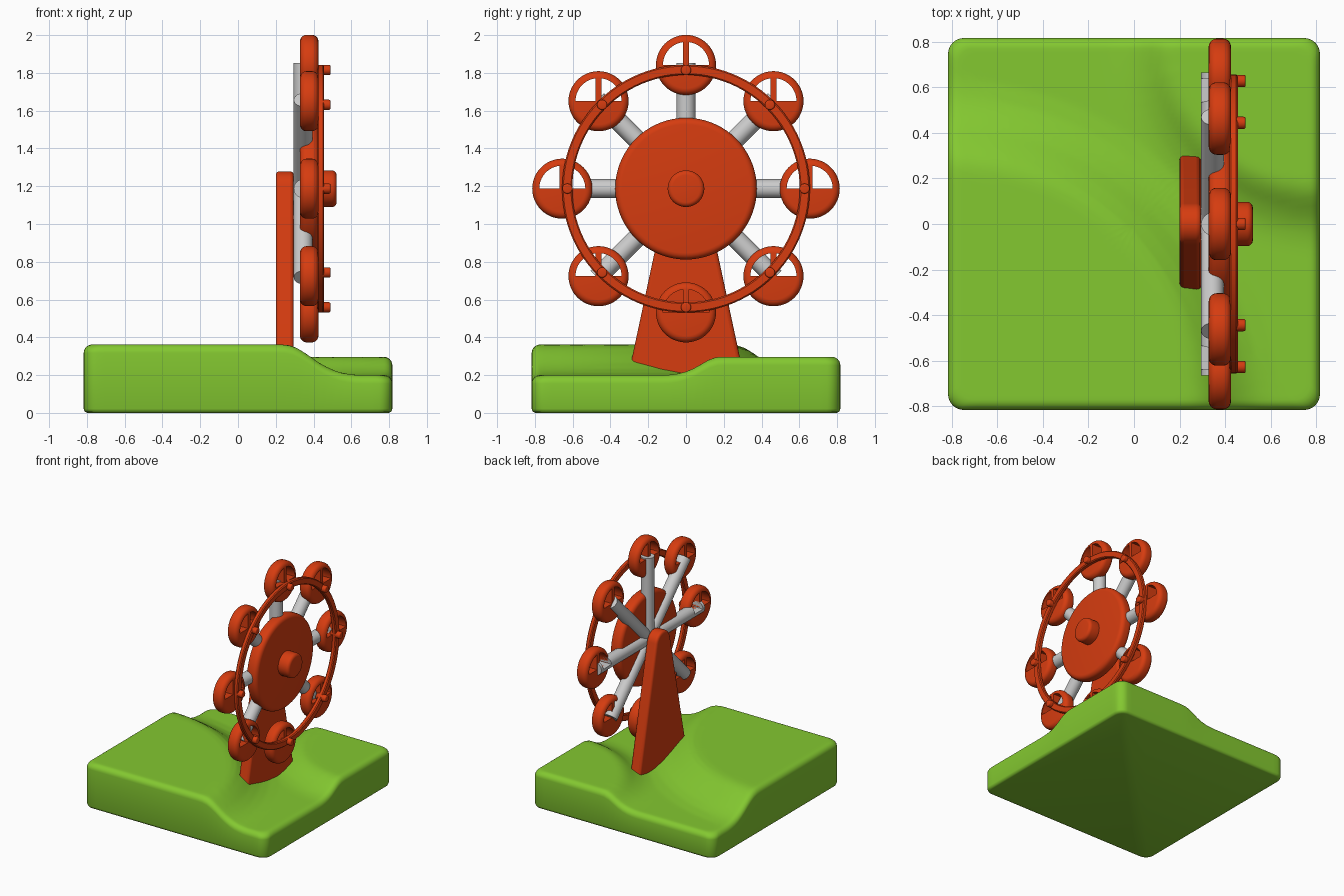
import bpy, bmesh
from math import sin, cos, pi, radians, hypot, sqrt

if "Cube" in bpy.data.objects:
    bpy.data.objects.remove(bpy.data.objects["Cube"])

HUB_Z, ORBIT = 1.187, 0.655


def material(name, rgb):
    m = bpy.data.materials.new(name)
    m.diffuse_color = (*rgb, 1)
    m.use_nodes = True
    m.node_tree.nodes["Principled BSDF"].inputs["Base Color"].default_value = m.diffuse_color
    return m


RED = material("red", (0.67, 0.045, 0.005))
GREEN = material("green", (0.23, 0.58, 0.03))


def finish(name, bm, mat=None, loc=(0, 0, 0), angle=35):
    bmesh.ops.remove_doubles(bm, verts=bm.verts, dist=1e-5)
    bmesh.ops.recalc_face_normals(bm, faces=bm.faces)
    me = bpy.data.meshes.new(name)
    bm.to_mesh(me)
    bm.free()
    ob = bpy.data.objects.new(name, me)
    bpy.context.collection.objects.link(ob)
    ob.location = loc
    if mat:
        me.materials.append(mat)
    smooth(ob, angle)
    return ob


def smooth(ob, angle=35):
    bpy.ops.object.select_all(action='DESELECT')
    ob.select_set(True)
    bpy.context.view_layer.objects.active = ob
    bpy.ops.object.shade_smooth_by_angle(angle=radians(angle))


def bridge(bm, loops):
    for a, b in zip(loops, loops[1:]):
        n = len(a)
        for i in range(n):
            bm.faces.new((a[i], a[(i + 1) % n], b[(i + 1) % n], b[i]))


def lathe(name, profile, loc, n=48, closed=False, mat=RED):
    """Revolve (x, radius) points about the x axis."""
    bm = bmesh.new()
    loops = [[bm.verts.new((x, r * sin(2 * pi * i / n), r * cos(2 * pi * i / n)))
              for i in range(n)] for x, r in profile]
    if closed:
        loops.append(loops[0])
    bridge(bm, loops)
    return finish(name, bm, mat, loc)


def rounded(x0, x1, r, b, k=5):
    """Profile of a disc with rounded rims."""
    arc = [(b * (1 - cos(t)), b * (1 - sin(t))) for t in (i * pi / 2 / k for i in range(k + 1))]
    left = [(x0 + dx, r - dr) for dx, dr in arc]
    right = [(x1 - dx, r - dr) for dx, dr in reversed(arc)]
    return [(x0, 0)] + left + right + [(x1, 0)]


def cut(ob, cutter):
    """Bake a boolean difference into the object's mesh."""
    mod = ob.modifiers.new("cut", 'BOOLEAN')
    mod.operation, mod.solver, mod.object = 'DIFFERENCE', 'EXACT', cutter
    bpy.context.view_layer.update()
    dg = bpy.context.evaluated_depsgraph_get()
    me = bpy.data.meshes.new_from_object(ob.evaluated_get(dg))
    ob.modifiers.clear()
    ob.data = me
    smooth(ob)


# Terrain: high hill at front left, lower hill at back right, valley between
def interp(r, pts):
    if r <= pts[0][0]:
        return pts[0][1]
    for (a, za), (b, zb) in zip(pts, pts[1:]):
        if r <= b:
            return za + (zb - za) * (r - a) / (b - a)
    return pts[-1][1]


HILL_A = [(1.05, .362), (1.09, .358), (1.13, .345), (1.19, .308), (1.25, .265), (1.31, .232), (1.37, .211), (1.45, .2)]
HILL_B = [(.64, .297), (.67, .293), (.71, .277), (.77, .24), (.83, .215), (.88, .204), (.93, .2)]


def height(x, y):
    return max(interp(hypot(x + .82, y + .82), HILL_A), interp(hypot(x - .82, y - .82), HILL_B))


S, C, M = 0.817, 0.07, 36
outline = []
for q in range(4):
    c, s = cos(q * pi / 2), sin(q * pi / 2)
    side = [(S, -(S - C) + 2 * (S - C) * i / M) for i in range(M + 1)]
    side += [(S - C + C * cos(t), S - C + C * sin(t)) for t in (i * pi / 12 for i in range(1, 6))]
    outline += [(x * c - y * s, x * s + y * c) for x, y in side]

bm = bmesh.new()
B = 0.045
rings = [(0.975, 0, 0), (0.993, 0.006, 0), (1, 0.022, 0)]
rings += [(1 - B * (1 - cos(t)) / S, None, B * (1 - sin(t))) for t in (i * pi / 12 for i in range(7))]
rings += [((1 - B / S) * (1 - i / 40), None, 0) for i in range(1, 40)]
loops = []
for k, z, drop in rings:
    loops.append([bm.verts.new((x * k, y * k, height(x * k, y * k) - drop if z is None else z))
                  for x, y in outline])
bridge(bm, loops)
bm.faces.new(loops[0])
bm.faces.new(loops[-1])
finish("hilly_base", bm, GREEN, angle=50)

# Support pillar: tapered plate with a round top
bm = bmesh.new()
prof = [(-.312, .17), (.312, .17)]
prof += [(.092 * cos(t), HUB_Z + .092 * sin(t)) for t in (radians(12 + 156 * i / 16) for i in range(17))]
loops = [[bm.verts.new((x, y, z)) for y, z in prof] for x in (.2, .295)]
bridge(bm, loops)
bm.faces.new(loops[0])
bm.faces.new(loops[1])
pillar = finish("support_pillar", bm, RED)
bev = pillar.modifiers.new("bevel", 'BEVEL')
bev.width, bev.segments, bev.limit_method, bev.angle_limit = .02, 4, 'ANGLE', radians(40)

# Hub disc and centre cap
lathe("hub_disc", rounded(.328, .428, .375, .035), (0, 0, HUB_Z), 72)
lathe("hub_cap", rounded(.40, .522, .097, .025), (0, 0, HUB_Z))

# Rim ring in front of the cabins
ring = [(.42, .609), (.427, .602), (.449, .602), (.456, .609),
        (.456, .649), (.449, .656), (.427, .656), (.42, .649)]
lathe("rim_ring", ring, (0, 0, HUB_Z), 96, closed=True)

# Cutter: two quarter-round windows
bm = bmesh.new()
for sgn in (-1, 1):
    pts = [(.016 * sgn, 0)] + [(sgn * .122 * cos(t), .122 * sin(t))
                               for t in (radians(82.5 * i / 12) for i in range(13))]
    loops = [[bm.verts.new((x, y, z)) for y, z in pts] for x in (.2, .6)]
    bridge(bm, loops)
    bm.faces.new(loops[0])
    bm.faces.new(loops[1])
cutter = finish("window_cutter", bm)
cutter.hide_render = True

# Cabin master, shared by all eight cabins
master = lathe("cabin", rounded(.328, .426, .159, .035), (0, 0, 0))
cut(master, cutter)

for i in range(8):
    a = i * pi / 4
    dy, dz = sin(a), cos(a)
    pos = (0, ORBIT * dy, HUB_Z + ORBIT * dz)
    cabin = master if i == 0 else master.copy()
    if i:
        bpy.context.collection.objects.link(cabin)
    cabin.location = pos
    # Pin on the rim
    lathe("rim_pin", rounded(.40, .49, .027, .008, 3), (0, .628 * dy, HUB_Z + .628 * dz), 20)
    # Spoke (none behind the lowest cabin)
    if i == 4:
        continue
    bpy.ops.mesh.primitive_cylinder_add(vertices=32, radius=.05, depth=.665,
                                        location=(.345, .3325 * dy, HUB_Z + .3325 * dz),
                                        rotation=(-a, 0, 0))
    spoke = bpy.context.object
    spoke.name = "spoke"
    smooth(spoke)
    if i in (2, 6):
        cutter.location = pos
        cut(spoke, cutter)

bpy.data.objects.remove(cutter)
